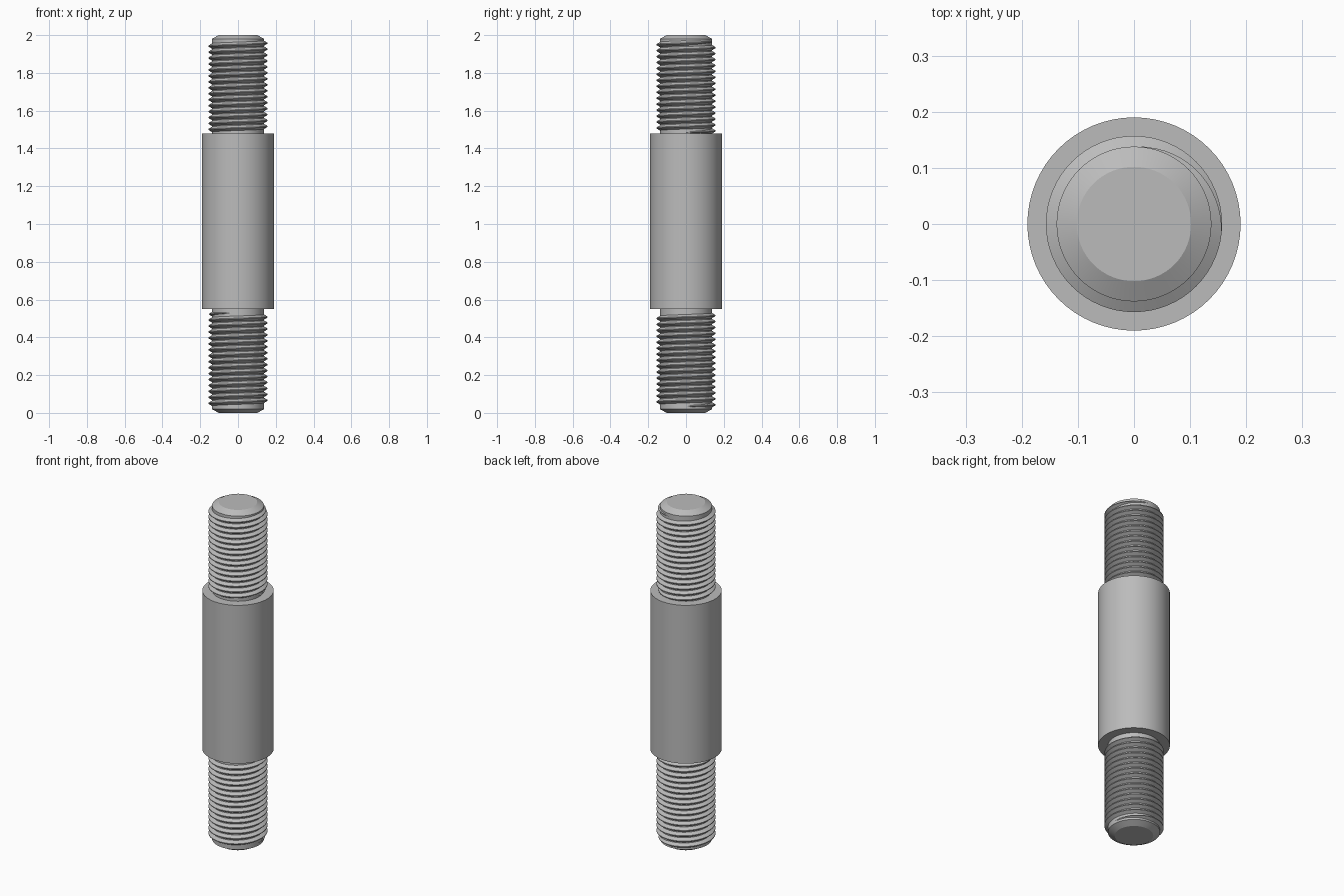
import bpy, bmesh
from math import cos, sin, tau

cube = bpy.data.objects.get("Cube")
if cube:
    bpy.data.objects.remove(cube)

SEGMENTS = 64
CORE, CREST, BODY, TIP = 0.138, 0.157, 0.19, 0.102
PITCH = 0.0315

steel = bpy.data.materials.new("plain_steel")
steel.use_nodes = True
steel.diffuse_color = (0.5, 0.5, 0.5, 1)
steel.node_tree.nodes["Principled BSDF"].inputs["Base Color"].default_value = (0.5, 0.5, 0.5, 1)


def finish(name, bm):
    bmesh.ops.recalc_face_normals(bm, faces=bm.faces[:])
    mesh = bpy.data.meshes.new(name)
    bm.to_mesh(mesh)
    bm.free()
    mesh.materials.append(steel)
    obj = bpy.data.objects.new(name, mesh)
    bpy.context.collection.objects.link(obj)
    bpy.ops.object.select_all(action="DESELECT")
    obj.select_set(True)
    bpy.context.view_layer.objects.active = obj
    bpy.ops.object.shade_smooth_by_angle(angle=0.35)
    return obj


def skin(bm, rings, around):
    """Join successive rings of vertices with quads."""
    for a, b in zip(rings, rings[1:]):
        n = len(a)
        for i in range(n if around else n - 1):
            j = (i + 1) % n
            bm.faces.new((a[i], a[j], b[j], b[i]))
    bm.faces.new(rings[0])
    bm.faces.new(rings[-1])


def lathe(name, profile):
    bm = bmesh.new()
    rings = [[bm.verts.new((r * cos(tau * i / SEGMENTS), r * sin(tau * i / SEGMENTS), z))
              for i in range(SEGMENTS)] for r, z in profile]
    skin(bm, rings, True)
    return finish(name, bm)


def thread(name, bottom, top, start):
    """Right-handed helical ridge that fades into the core at both ends."""
    bm = bmesh.new()
    turns = (top - bottom) / PITCH
    steps = int(turns * SEGMENTS)
    fade = SEGMENTS // 4
    rings = []
    for s in range(steps + 1):
        angle = start + tau * s / SEGMENTS
        z = bottom + PITCH * s / SEGMENTS
        k = max(0.05, min(1, s / fade, (steps - s) / fade))
        crest = CORE + (CREST - CORE) * k
        section = [(CORE - 0.002, -0.47), (crest, -0.07), (crest, 0.07), (CORE - 0.002, 0.47)]
        rings.append([bm.verts.new((r * cos(angle), r * sin(angle), z + PITCH * dz * (k if r == crest else max(k, 0.4))))
                      for r, dz in section])
    skin(bm, rings, True)
    return finish(name, bm)


# Smooth shank and the two chamfered stud cores
lathe("shank", [(BODY, 0.55), (BODY, 1.48)])
lathe("lower_core", [(TIP, 0), (CORE, 0.02), (CORE, 0.56)])
lathe("upper_core", [(CORE, 1.47), (CORE, 1.98), (TIP, 2)])

# Helical threads
thread("lower_thread", 0.035, 0.53, 0)
thread("upper_thread", 1.485, 1.965, 0)
